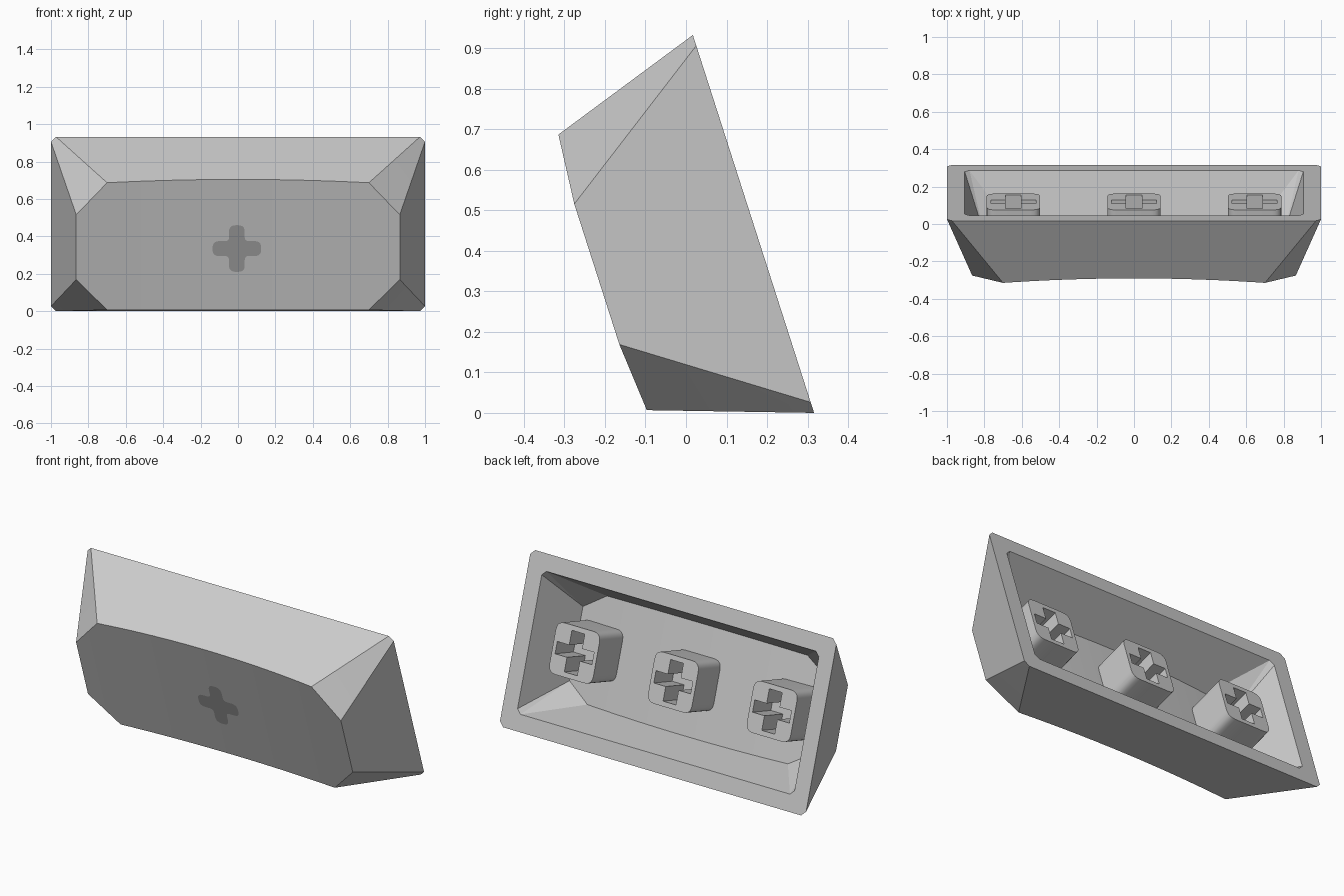
import bpy, bmesh, math
from mathutils import Matrix, Vector

if "Cube" in bpy.data.objects:
    bpy.data.objects.remove(bpy.data.objects["Cube"])

# Tilted frame: local x = width, local y = up the cap, local z = out of the rim plane
UP = Vector((0, -0.3055, 0.9522))
OUT = Vector((0, -0.9522, -0.3055))
FRAME = Matrix(((1, 0, 0, 0),
                (0, UP.y, OUT.y, 0.1665),
                (0, UP.z, OUT.z, 0.4661),
                (0, 0, 0, 1)))
BEND = 0.058      # concave curvature of the dished face
SEG = 20          # strips across the dish


def material(name, value):
    m = bpy.data.materials.new(name)
    m.diffuse_color = (value, value, value, 1)
    m.use_nodes = True
    m.node_tree.nodes["Principled BSDF"].inputs["Base Color"].default_value = m.diffuse_color
    return m


def finish(bm, name, mat, angle=8, recalc=True):
    if recalc:
        bmesh.ops.recalc_face_normals(bm, faces=bm.faces)
    bm.transform(FRAME)
    mesh = bpy.data.meshes.new(name)
    bm.to_mesh(mesh)
    bm.free()
    ob = bpy.data.objects.new(name, mesh)
    bpy.context.collection.objects.link(ob)
    mesh.materials.append(mat)
    bpy.ops.object.select_all(action='DESELECT')
    ob.select_set(True)
    bpy.context.view_layer.objects.active = ob
    bpy.ops.object.shade_smooth_by_angle(angle=math.radians(angle))
    return ob


def dished_block(bm, base, top, depth):
    """Chamfered walls rising to a dished face; returns the open rim loop."""
    (bx1, by1), (bx2, by2) = base      # long-edge corner, short-edge corner
    (tx1, ty1), (tx2, ty2) = top

    def height(x):
        return depth + BEND * x * x
    slope = (by1 - ty1) / height(tx1)
    xs = [tx1 - 2 * tx1 * i / SEG for i in range(SEG + 1)]
    rim, rows, ends = [], {}, {}
    for s in (1, -1):
        rows[s] = [bm.verts.new((x, s * (by1 - slope * height(x)), height(x))) for x in xs]
        for t in (1, -1):
            ends[t, s] = bm.verts.new((t * tx2, s * ty2, height(tx2)))
    b1 = {(t, s): bm.verts.new((t * bx1, s * by1, 0)) for t in (1, -1) for s in (1, -1)}
    b2 = {(t, s): bm.verts.new((t * bx2, s * by2, 0)) for t in (1, -1) for s in (1, -1)}
    # dish strips
    for i in range(SEG):
        bm.faces.new((rows[1][i], rows[1][i + 1], rows[-1][i + 1], rows[-1][i]))
    for t, k in ((1, 0), (-1, SEG)):
        bm.faces.new((rows[1][k], rows[-1][k], ends[t, -1], ends[t, 1]))
        # short walls and corner facets
        bm.faces.new((b2[t, 1], b2[t, -1], ends[t, -1], ends[t, 1]))
        for s in (1, -1):
            bm.faces.new((b1[t, s], b2[t, s], ends[t, s]))
            bm.faces.new((b1[t, s], ends[t, s], rows[s][k]))
    # long walls
    for s in (1, -1):
        bm.faces.new([b1[-1, s], b1[1, s]] + rows[s])
    return [b1[1, 1], b2[1, 1], b2[1, -1], b1[1, -1],
            b1[-1, -1], b2[-1, -1], b2[-1, 1], b1[-1, 1]]


def rounded(points, radii, steps=5):
    """Polygon with each corner replaced by a curve."""
    out = []
    n = len(points)
    for i, p in enumerate(points):
        p, a, b = Vector(p), Vector(points[i - 1]), Vector(points[(i + 1) % n])
        r = radii[i % len(radii)]
        if r == 0:
            out.append(p)
            continue
        p0, p1 = p + (a - p).normalized() * r, p + (b - p).normalized() * r
        for j in range(steps + 1):
            f = j / steps
            out.append(p0 * (1 - f) ** 2 + p * 2 * f * (1 - f) + p1 * f * f)
    return out


def plus(lx, ly, wx, wy):
    """Plus outline: arm reach lx, ly; half widths wx (upright) and wy (crossbar)."""
    return [(wx, wy), (lx, wy), (lx, -wy), (wx, -wy), (wx, -ly), (-wx, -ly),
            (-wx, -wy), (-lx, -wy), (-lx, wy), (-wx, wy), (-wx, ly), (wx, ly)]


def stem(name, cx, mat):
    bm = bmesh.new()

    def ring(pts, z):
        vs = [bm.verts.new((cx + p[0], p[1], z)) for p in pts]
        es = [bm.edges.new((vs[i - 1], vs[i])) for i in range(len(vs))]
        return vs, es

    def walls(a, b):
        for i in range(len(a)):
            bm.faces.new((a[i - 1], a[i], b[i], b[i - 1]))
    h = 0.143
    body = rounded([(h, h), (-h, h), (-h, -h), (h, -h)], [0.05])
    slot = plus(0.12, 0.115, 0.042, 0.034)
    o0, e0 = ring(body, 0.05)
    o1, _ = ring(body, 0.31)
    s0, e1 = ring(slot, 0.05)
    s1, _ = ring(slot, 0.23)
    walls(o0, o1)
    walls(s0, s1)
    bm.faces.new(o1)
    bm.faces.new(s1)
    bmesh.ops.triangle_fill(bm, edges=e0 + e1, use_beauty=True)
    finish(bm, name, mat, angle=30)


cap_grey = material("light grey plastic", 0.6)
mark_grey = material("dark grey mark", 0.36)

# Hollow cap shell: outside, inside and the rim joining them
bm = bmesh.new()
outer = dished_block(bm, ((0.973, 0.4895), (1.0, 0.462)), ((0.70, 0.357), (0.865, 0.182)), 0.3625)
inner = dished_block(bm, ((0.88, 0.395), (0.905, 0.37)), ((0.655, 0.30), (0.80, 0.205)), 0.262)
for i in range(8):
    bm.faces.new((outer[i - 1], outer[i], inner[i], inner[i - 1]))
finish(bm, "cap_shell", cap_grey)

# Three slotted mounting stems
for name, cx in (("left_stem", -0.645), ("middle_stem", 0), ("right_stem", 0.645)):
    stem(name, cx, cap_grey)

# Rounded plus mark lying on the dish
bm = bmesh.new()
outline = rounded(plus(0.13, 0.131, 0.042, 0.042), [0.022, 0.036, 0.036])
vs = [bm.verts.new((p.x - 0.006, p.y - 0.021, 0.3645 + BEND * p.x ** 2)) for p in outline]
face = bm.faces.new(vs)
face.normal_update()
if face.normal.z < 0:
    face.normal_flip()
bmesh.ops.triangulate(bm, faces=[face])
finish(bm, "plus_mark", mark_grey, recalc=False)
